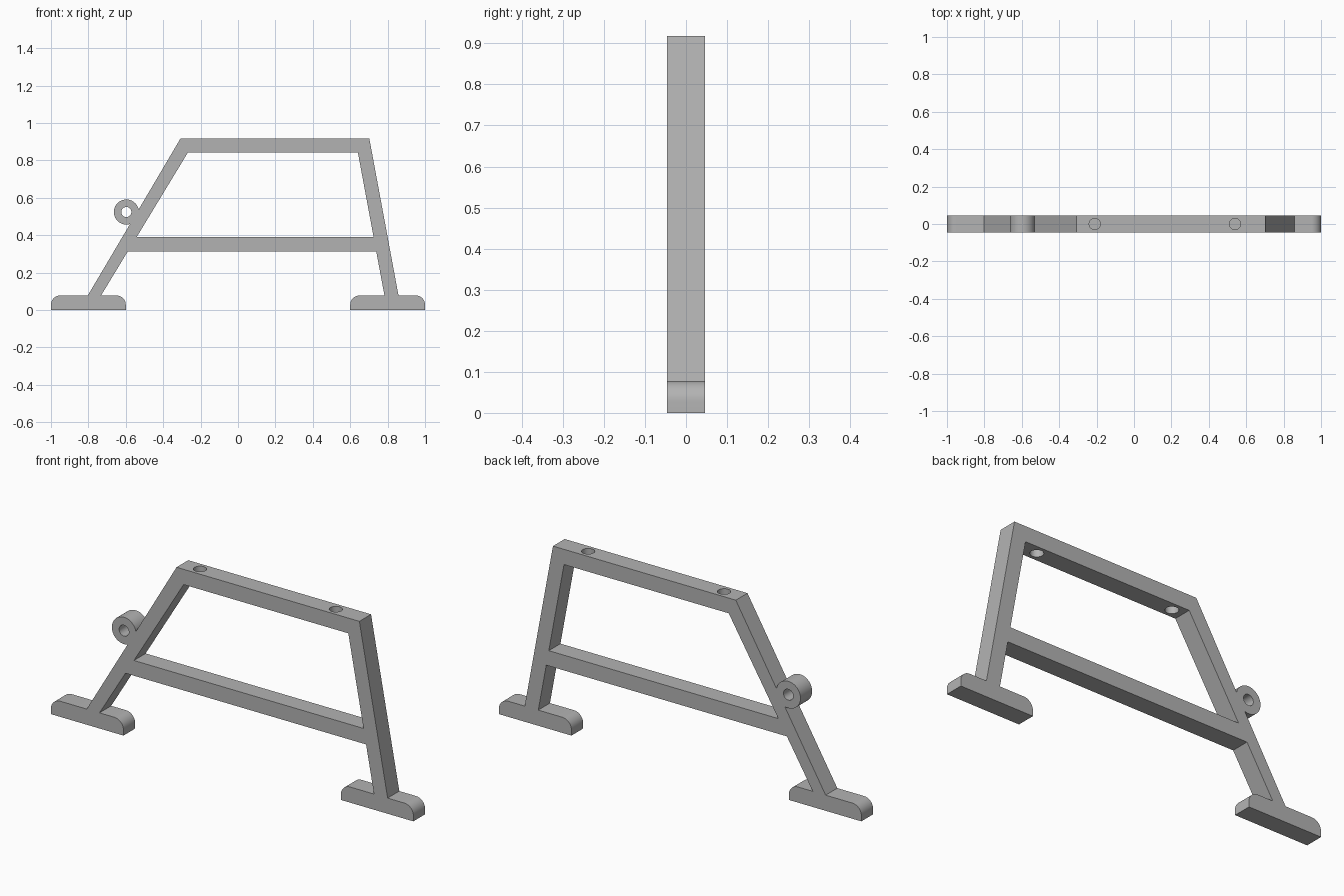
import bpy, bmesh, math

if "Cube" in bpy.data.objects:
    bpy.data.objects.remove(bpy.data.objects["Cube"])

HALF_DEPTH = 0.046
FOOT_H, FOOT_R = 0.078, 0.05


def arc(cx, cz, r, a0, a1, n):
    """Points on an arc, angles in degrees."""
    angles = [math.radians(a0 + (a1 - a0) * i / n) for i in range(n + 1)]
    return [(cx + r * math.cos(a), cz + r * math.sin(a)) for a in angles]


def foot(x0, x1):
    """Left rounded corner, flat base, right rounded corner."""
    z = FOOT_H - FOOT_R
    return (arc(x0 + FOOT_R, z, FOOT_R, 90, 180, 10) + [(x0, 0), (x1, 0)]
            + arc(x1 - FOOT_R, z, FOOT_R, 0, 90, 10))


# Side silhouette: sloped legs, side eyelet, feet and crossbar underside
outline = ([(-0.307, 0.918)]
           + arc(-0.597, 0.524, 0.067, 11.5, 287.3, 40)
           + [(-0.803, FOOT_H)] + foot(-1.0, -0.6) + [(-0.732, FOOT_H)]
           + [(-0.589, 0.314), (0.739, 0.314)]
           + [(0.783, FOOT_H)] + foot(0.6, 1.0) + [(0.858, FOOT_H)]
           + [(0.702, 0.918)])
# Window between top rail and crossbar, and the eyelet bore
window = [(-0.268, 0.842), (0.641, 0.842), (0.725, 0.39), (-0.542, 0.39)]
eyelet_bore = arc(-0.597, 0.524, 0.027, 0, 348.75, 31)

# Filled profile with thickness
curve = bpy.data.curves.new("frame_profile", 'CURVE')
curve.dimensions = '2D'
curve.fill_mode = 'BOTH'
curve.extrude = HALF_DEPTH
for pts in (outline, window, eyelet_bore):
    s = curve.splines.new('POLY')
    s.points.add(len(pts) - 1)
    for p, (x, z) in zip(s.points, pts):
        p.co = (x, z, 0, 1)
    s.use_cyclic_u = True
profile = bpy.data.objects.new("frame_profile", curve)
bpy.context.collection.objects.link(profile)
bpy.context.view_layer.update()
mesh = bpy.data.meshes.new_from_object(
    profile.evaluated_get(bpy.context.evaluated_depsgraph_get()))
bpy.data.objects.remove(profile)

# Weld the caps to the walls and stand the frame upright
bm = bmesh.new()
bm.from_mesh(mesh)
bmesh.ops.remove_doubles(bm, verts=bm.verts, dist=1e-5)
for v in bm.verts:
    x, y, z = v.co
    v.co = (x, -z, y)
bmesh.ops.recalc_face_normals(bm, faces=bm.faces)
bm.to_mesh(mesh)
bm.free()
frame = bpy.data.objects.new("support_frame", mesh)
bpy.context.collection.objects.link(frame)

# Bolt holes through the top rail
for x in (-0.21, 0.54):
    bpy.ops.mesh.primitive_cylinder_add(vertices=32, radius=0.03, depth=0.2,
                                        location=(x, 0, 0.88))
    cutter = bpy.context.object
    cutter.name = "bolt_hole_cutter"
    cutter.hide_render = True
    mod = frame.modifiers.new("bolt_hole", 'BOOLEAN')
    mod.operation = 'DIFFERENCE'
    mod.solver = 'EXACT'
    mod.object = cutter
    bpy.ops.object.select_all(action='DESELECT')
    frame.select_set(True)
    bpy.context.view_layer.objects.active = frame
    bpy.ops.object.modifier_apply(modifier=mod.name)
    bpy.data.objects.remove(cutter)

# Plain grey, smooth only on the rounded parts
grey = bpy.data.materials.new("grey")
grey.diffuse_color = (0.45, 0.45, 0.45, 1)
grey.use_nodes = True
grey.node_tree.nodes["Principled BSDF"].inputs["Base Color"].default_value = grey.diffuse_color
frame.data.materials.clear()
frame.data.materials.append(grey)
bpy.ops.object.shade_smooth_by_angle(angle=math.radians(30))
